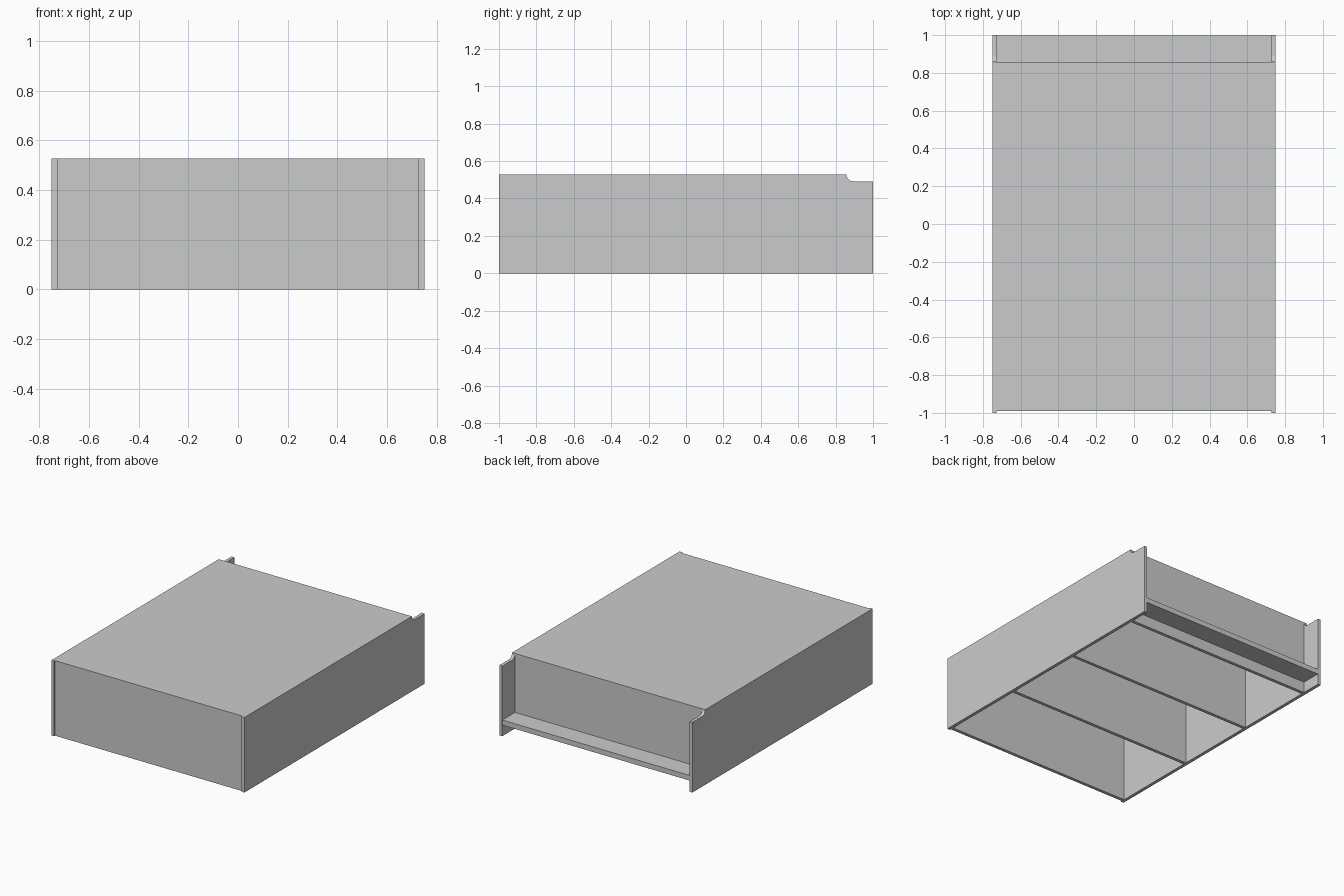
import bpy, bmesh, math

if "Cube" in bpy.data.objects:
    bpy.data.objects.remove(bpy.data.objects["Cube"])

W, H, T = 0.75, 0.527, 0.023      # half width, height, board thickness
LOW = 0.492                       # height of the side panels at the back
TOP_BACK = 0.858                  # back edge of the top board
IN = W - T                        # inner half width


def make_object(name, bm):
    bmesh.ops.recalc_face_normals(bm, faces=bm.faces)
    mesh = bpy.data.meshes.new(name)
    bm.to_mesh(mesh)
    bm.free()
    obj = bpy.data.objects.new(name, mesh)
    bpy.context.collection.objects.link(obj)
    return obj


def board(name, x0, x1, y0, y1, z0, z1):
    bm = bmesh.new()
    bmesh.ops.create_cube(bm, size=1)
    for v in bm.verts:
        v.co = ((x0 + x1) / 2 + v.co.x * (x1 - x0),
                (y0 + y1) / 2 + v.co.y * (y1 - y0),
                (z0 + z1) / 2 + v.co.z * (z1 - z0))
    return make_object(name, bm)


def side_panel(name, x0, x1):
    # outline in y/z with a concave quarter round stepping down at the back
    r = H - LOW
    outline = [(-1, 0), (1, 0), (1, LOW)]
    for i in range(9):
        a = math.radians(270 - 90 * i / 8)
        outline.append((TOP_BACK + r + r * math.cos(a), H + r * math.sin(a)))
    outline.append((-1, H))
    bm = bmesh.new()
    face = bm.faces.new([bm.verts.new((x0, y, z)) for y, z in outline])
    ext = bmesh.ops.extrude_face_region(bm, geom=[face])
    for v in ext["geom"]:
        if isinstance(v, bmesh.types.BMVert):
            v.co.x = x1
    return make_object(name, bm)


# side panels
side_panel("left_side", -W, -IN)
side_panel("right_side", IN, W)

# top and front boards, set slightly behind the side panels' front edges
board("top_board", -IN, IN, -0.99, TOP_BACK, H - T, H)
board("front_panel", -IN, IN, -0.99, -0.99 + T, 0, H - T)

# inner dividers and back wall
for name, y in (("front_divider", -0.34), ("rear_divider", 0.263), ("back_wall", TOP_BACK)):
    board(name, -IN, IN, y - T, y, 0, H - T)

# narrow shelf behind the back wall
board("back_shelf", -IN, IN, TOP_BACK, 0.998, 0.077, 0.113)
